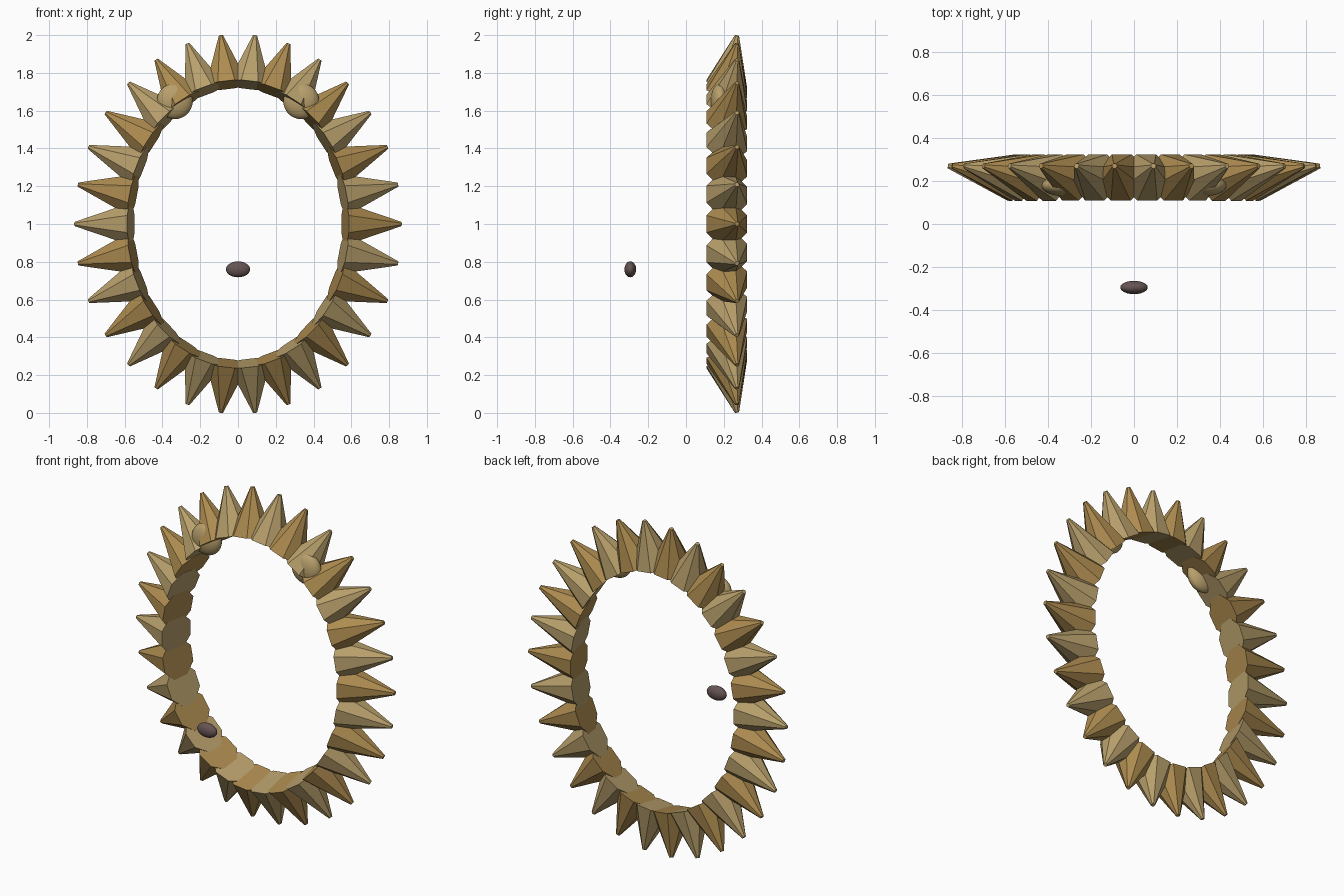
import bpy, math
from mathutils import Vector, Matrix

if "Cube" in bpy.data.objects:
    bpy.data.objects.remove(bpy.data.objects["Cube"])


def material(name, rgb):
    m = bpy.data.materials.new(name)
    m.diffuse_color = (*rgb, 1)
    m.use_nodes = True
    m.node_tree.nodes["Principled BSDF"].inputs["Base Color"].default_value = m.diffuse_color
    return m


LIGHT = material("light_fur", (0.48, 0.35, 0.15))
DARK = material("dark_fur", (0.42, 0.26, 0.08))
NOSE = material("nose_brown", (0.13, 0.09, 0.085))


def spike(name, base, tip, mat):
    # eight-sided tapered tuft, flat side facing the front
    axis = (tip - base).normalized()
    side = Vector((0, 1, 0)).cross(axis).normalized()
    up = axis.cross(side)
    bpy.ops.mesh.primitive_cone_add(vertices=8, radius1=0.119, radius2=0.012,
                                    depth=(tip - base).length)
    o = bpy.context.object
    o.name = name
    o.data.transform(Matrix.Rotation(math.radians(22.5), 4, 'Z'))
    rot = Matrix((side, up, axis)).transposed().to_4x4()
    o.matrix_world = Matrix.Translation((base + tip) / 2) @ rot
    o.data.materials.append(mat)


def ellipsoid(name, loc, size, mat):
    bpy.ops.mesh.primitive_uv_sphere_add(segments=24, ring_count=16, radius=1, location=loc)
    o = bpy.context.object
    o.name = name
    o.scale = size
    o.data.materials.append(mat)
    bpy.ops.object.shade_smooth()


# mane: 30 tufts round an oval, alternating colours
for i in range(30):
    a = math.radians(12 * i)
    c, s = math.cos(a), math.sin(a)
    spike(f"mane_tuft_{i:02d}",
          Vector((0.567 * c, 0.216, 1 + 0.74 * s)),
          Vector((0.865 * c, 0.27, 1 + 1.003 * s)),
          LIGHT if i % 2 else DARK)

# ears half buried in the mane
for sx, label in ((-1, "left"), (1, "right")):
    ellipsoid(f"{label}_ear", (sx * 0.335, 0.18, 1.65), (0.095, 0.05, 0.095), LIGHT)

# nose floating in front
ellipsoid("nose", (0, -0.295, 0.76), (0.064, 0.031, 0.042), NOSE)
